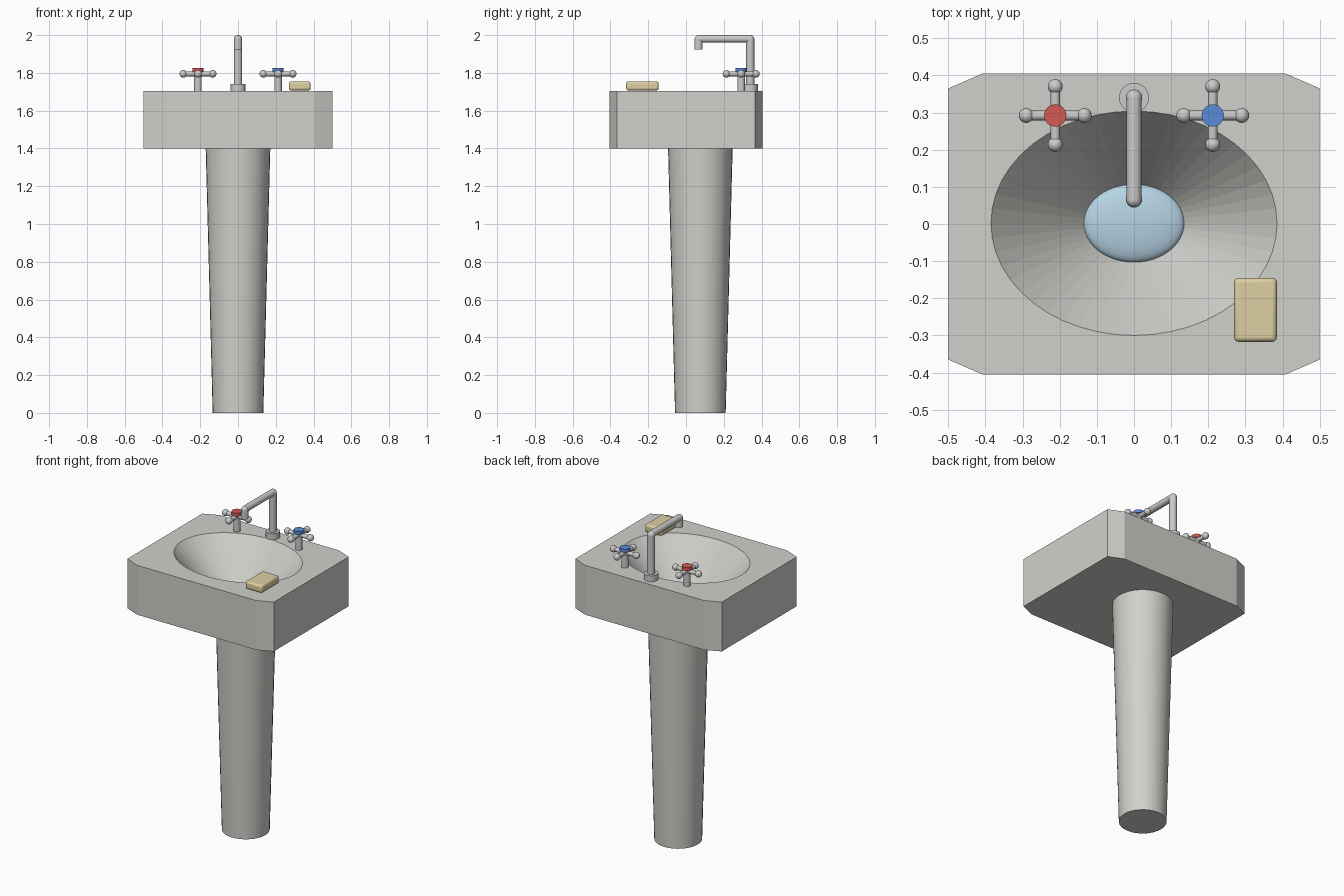
import bpy, bmesh, math
from mathutils import Vector

if "Cube" in bpy.data.objects:
    bpy.data.objects.remove(bpy.data.objects["Cube"])


def material(name, *rgb):
    m = bpy.data.materials.new(name)
    m.diffuse_color = (*rgb, 1)
    m.use_nodes = True
    m.node_tree.nodes["Principled BSDF"].inputs["Base Color"].default_value = m.diffuse_color
    return m


CERAMIC = material("ceramic", 0.63, 0.63, 0.60)
CHROME = material("chrome", 0.60, 0.60, 0.60)
RED = material("hot red", 0.66, 0.10, 0.085)
BLUE = material("cold blue", 0.10, 0.26, 0.68)
WATER = material("water blue", 0.47, 0.66, 0.78)
SOAP = material("soap cream", 0.73, 0.63, 0.36)


def finish(name, mat, smooth=True):
    ob = bpy.context.object
    ob.name = name
    ob.data.materials.append(mat)
    if smooth:
        bpy.ops.object.shade_smooth_by_angle(angle=math.radians(40))
    return ob


def rod(name, a, b, r, mat, r2=None, sides=24):
    """Cylinder or cone running from a to b."""
    a, b = Vector(a), Vector(b)
    bpy.ops.mesh.primitive_cone_add(
        vertices=sides, radius1=r, radius2=r if r2 is None else r2,
        depth=(b - a).length, location=(a + b) / 2,
        rotation=(b - a).to_track_quat('Z', 'Y').to_euler())
    return finish(name, mat)


def ball(name, p, r, mat):
    bpy.ops.mesh.primitive_uv_sphere_add(segments=20, ring_count=12, radius=r, location=p)
    return finish(name, mat)


# Basin: block with clipped corners and a faceted elliptical bowl
TOP, BASE, FLOOR = 1.705, 1.40, 1.43
bm = bmesh.new()


def loop(points, z):
    vs = [bm.verts.new((x, y, z)) for x, y in points]
    return vs, [bm.edges.new((vs[i - 1], vs[i])) for i in range(len(vs))]


def ellipse(rx, ry, n=48):
    return [(rx * math.cos(2 * math.pi * i / n), 0.002 + ry * math.sin(2 * math.pi * i / n))
            for i in range(n)]


def walls(low, high):
    for i in range(len(low)):
        bm.faces.new((low[i - 1], low[i], high[i], high[i - 1]))


outline = [(0.5, -0.365), (0.5, 0.365), (0.408, 0.405), (-0.408, 0.405),
           (-0.5, 0.365), (-0.5, -0.365), (-0.408, -0.405), (0.408, -0.405)]
under, _ = loop(outline, BASE)
edge, edge_lines = loop(outline, TOP)
rim, rim_lines = loop(ellipse(0.385, 0.302), TOP)
floor, _ = loop(ellipse(0.135, 0.105), FLOOR)
bmesh.ops.triangle_fill(bm, edges=edge_lines + rim_lines, use_beauty=True)
walls(under, edge)
walls(floor, rim)
bm.faces.new(under)
bm.faces.new(floor)
bmesh.ops.recalc_face_normals(bm, faces=bm.faces)
mesh = bpy.data.meshes.new("basin")
bm.to_mesh(mesh)
bm.free()
basin = bpy.data.objects.new("basin", mesh)
mesh.materials.append(CERAMIC)
bpy.context.collection.objects.link(basin)

# Domed water surface in the bottom of the bowl (lower half hidden in the block)
bpy.ops.mesh.primitive_uv_sphere_add(segments=48, ring_count=16, radius=1,
                                     location=(0, 0.002, FLOOR))
bpy.context.object.scale = (0.135, 0.105, 0.028)
bpy.ops.object.transform_apply(location=False, rotation=False)
finish("water", WATER)

# Tapered pedestal with soft shading into its end caps
rod("pedestal", (0, 0.076, 0), (0, 0.076, BASE), 0.134, CERAMIC, 0.171, sides=32)
bpy.ops.object.shade_smooth()

# Faucet
rod("faucet_base", (0, 0.34, TOP), (0, 0.34, 1.742), 0.04, CHROME)
rod("faucet_riser", (0, 0.34, TOP), (0, 0.34, 1.978), 0.022, CHROME)
ball("faucet_elbow", (0, 0.34, 1.978), 0.022, CHROME)
rod("faucet_arm", (0, 0.34, 1.98), (0, 0.066, 1.98), 0.02, CHROME)
ball("faucet_end", (0, 0.066, 1.978), 0.021, CHROME)
rod("faucet_spout", (0, 0.066, 1.978), (0, 0.066, 1.925), 0.022, CHROME)

# Cross handles with coloured caps
for side, x, cap in (("hot", -0.212, RED), ("cold", 0.212, BLUE)):
    y, z = 0.292, 1.795
    rod(side + "_stem", (x, y, TOP), (x, y, 1.81), 0.02, CHROME)
    for k, (dx, dy) in enumerate(((0.078, 0), (0, 0.078))):
        a, b = (x - dx, y - dy, z), (x + dx, y + dy, z)
        rod(f"{side}_crossbar_{k}", a, b, 0.013, CHROME, sides=16)
        ball(f"{side}_knob_{k}a", a, 0.02, CHROME)
        ball(f"{side}_knob_{k}b", b, 0.02, CHROME)
    rod(side + "_cap", (x, y, 1.806), (x, y, 1.826), 0.03, cap)
    bpy.ops.object.shade_smooth()

# Soap bar with rounded edges
bpy.ops.mesh.primitive_cube_add(size=1, location=(0.327, -0.231, 1.731))
bpy.context.object.scale = (0.115, 0.172, 0.048)
bpy.ops.object.transform_apply(location=False, rotation=False)
bevel = bpy.context.object.modifiers.new("rounding", 'BEVEL')
bevel.width, bevel.segments = 0.012, 3
finish("soap", SOAP)
